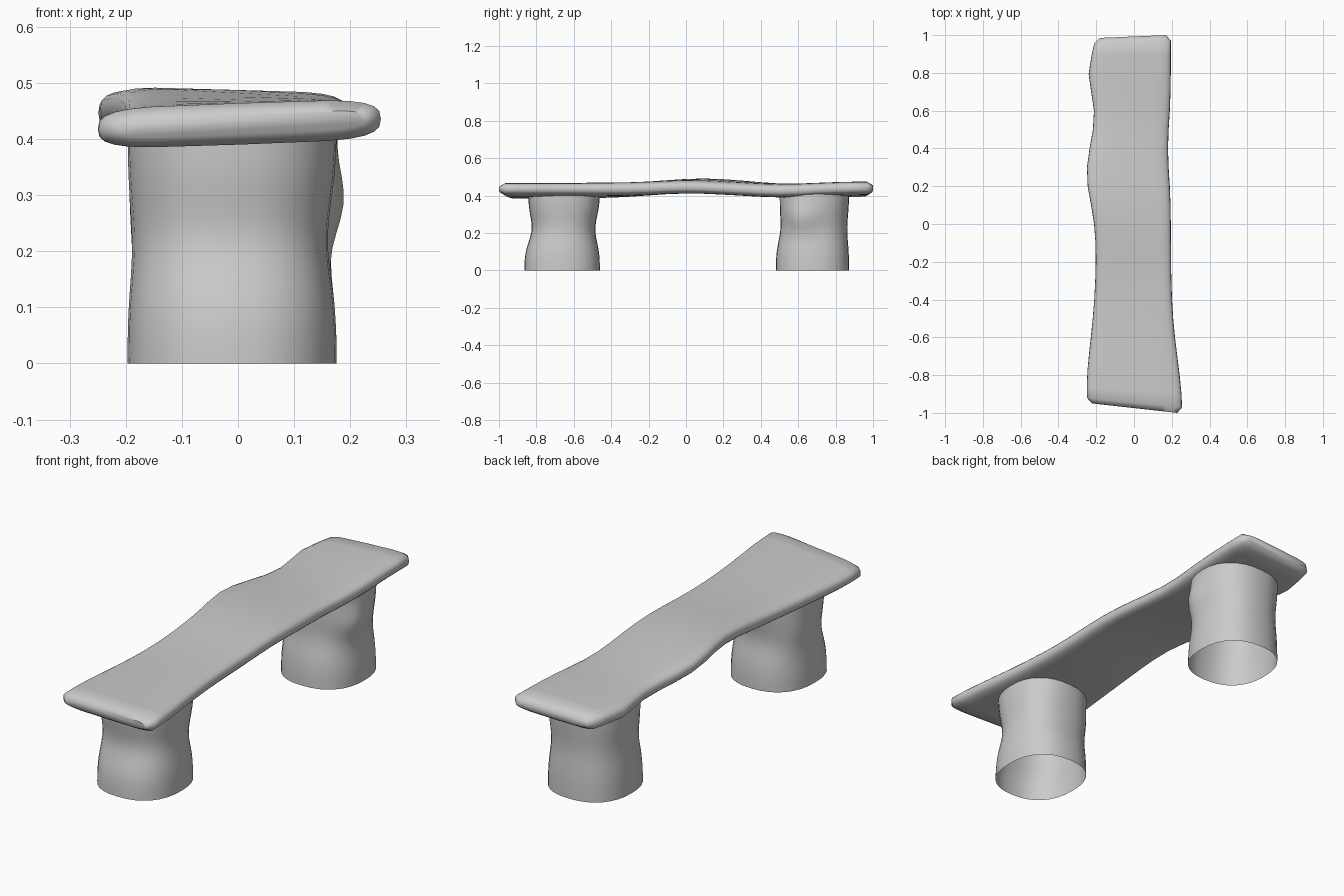
import bpy
import bmesh
import math
from mathutils import Vector

cube = bpy.data.objects.get("Cube")
if cube:
    bpy.data.objects.remove(cube, do_unlink=True)

stone = bpy.data.materials.new("grey_stone")
stone.use_nodes = True
GREY = (0.6, 0.6, 0.6, 1)
stone.diffuse_color = GREY
stone.node_tree.nodes["Principled BSDF"].inputs["Base Color"].default_value = GREY


def loft(name, rings, capped):
    """Skin closed rings of points into one smooth object."""
    bm = bmesh.new()
    loops = [[bm.verts.new(point) for point in ring] for ring in rings]
    for lower, upper in zip(loops, loops[1:]):
        count = len(lower)
        for i in range(count):
            j = (i + 1) % count
            bm.faces.new((lower[i], lower[j], upper[j], upper[i]))
    if capped:
        bm.faces.new(loops[0])
        bm.faces.new(loops[-1])
    bmesh.ops.recalc_face_normals(bm, faces=bm.faces)
    mesh = bpy.data.meshes.new(name)
    bm.to_mesh(mesh)
    bm.free()
    mesh.materials.append(stone)
    obj = bpy.data.objects.new(name, mesh)
    bpy.context.collection.objects.link(obj)
    bpy.ops.object.select_all(action='DESELECT')
    obj.select_set(True)
    bpy.context.view_layer.objects.active = obj
    bpy.ops.object.shade_smooth_by_angle(angle=math.radians(60))


def swell(position, centre, width):
    """Smooth hump of height one, used for all worn, uneven edges."""
    return math.exp(-((position - centre) / width) ** 2)


def mix(start, end, factor):
    return start + (end - start) * factor


def rounded_outline(sides, power_across, power_up):
    """Unit outline between a circle and a rounded box."""
    outline = []
    for i in range(sides):
        angle = math.tau * i / sides
        c, s = math.cos(angle), math.sin(angle)
        outline.append((math.copysign(abs(c) ** power_across, c),
                        math.copysign(abs(s) ** power_up, s)))
    return outline


# Worn slab: wavy edges, a raised left middle and slanted, rounded ends
def slab_ring(along):
    at_end = abs(along) == 1
    inset = 0.025 if at_end else 0
    half_thickness = 0.018 if at_end else 0.037
    left = (inset - 0.2 - 0.05 * swell(along, 0.27, 0.22)
            - 0.05 * swell(along, -0.9, 0.4) - 0.04 * swell(along, 0.8, 0.15))
    right = (0.195 - inset + 0.06 * swell(along, -1, 0.4)
             - 0.015 * swell(along, 0.4, 0.2))
    left_height = 0.418 + 0.04 * swell(along, 0.1, 0.35) + 0.01 * swell(along, 1, 0.3)
    right_height = (0.436 + 0.01 * swell(along, 0, 0.2)
                    - 0.01 * swell(along, 0.5, 0.2) + 0.006 * swell(along, 1, 0.3))
    slant = 0.05 * swell(along, -1, 0.2) - 0.015 * swell(along, 1, 0.2)
    ring = []
    for across, up in rounded_outline(24, 0.35, 0.7):
        factor = (across + 1) / 2
        ring.append((mix(left, right, factor),
                     along + slant * (1 - factor),
                     mix(left_height, right_height, factor) + up * half_thickness))
    return ring


middle = [i / 10 for i in range(-9, 10)]
loft("bench_slab", [slab_ring(along) for along in [-1, -0.97, *middle, 0.97, 1]], True)


# Legs: open tubes with a narrow waist and one local swelling
def leg(name, front, back, front_notch, back_notch, knob, knob_size):
    rings = []
    knob = Vector(knob)
    for level in range(17):
        z = 0.41 * level / 16
        waist = swell(z, 0.22, 0.1)
        left = -0.197 + 0.01 * waist
        right = 0.176 - 0.016 * waist
        near = front + front_notch * waist + 0.02 * swell(z, 0.4, 0.15)
        far = back - back_notch * waist
        ring = []
        for across, deep in rounded_outline(32, 0.85, 0.85):
            point = Vector((mix(left, right, (across + 1) / 2),
                            mix(near, far, (deep + 1) / 2), z))
            outward = Vector((across, deep, 0)).normalized()
            strength = swell((point - knob).length, 0, 0.08)
            ring.append(point + outward * knob_size * strength)
        rings.append(ring)
    loft(name, rings, False)


leg("front_leg", -0.865, -0.46, 0.035, 0.025, (-0.15, -0.56, 0.25), 0.012)
leg("back_leg", 0.48, 0.872, 0.02, 0.01, (0.16, 0.62, 0.28), 0.028)
